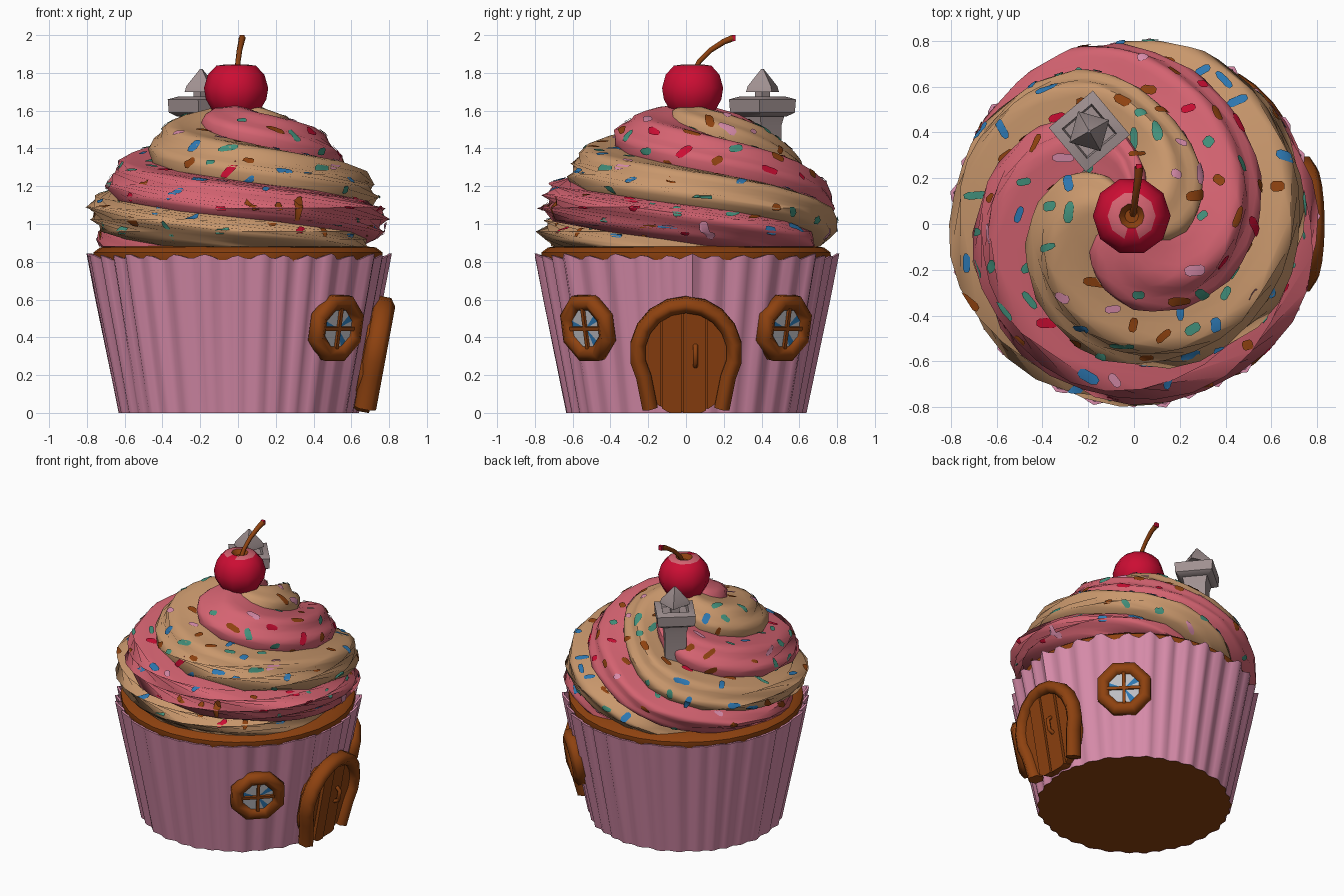
import bpy, bmesh, math, random
from math import sin, cos, pi, radians
from mathutils import Matrix, Vector
from mathutils.bvhtree import BVHTree

random.seed(4)
if "Cube" in bpy.data.objects:
    bpy.data.objects.remove(bpy.data.objects["Cube"])


def material(name, *rgb):
    m = bpy.data.materials.new(name)
    m.use_nodes = True
    m.diffuse_color = (*rgb, 1)
    m.node_tree.nodes["Principled BSDF"].inputs["Base Color"].default_value = (*rgb, 1)
    return m


MAUVE = material("mauve paper", .68, .26, .4)
PINK = material("pink frosting", .66, .125, .165)
TAN = material("tan frosting", .58, .31, .15)
BROWN = material("brown", .27, .054, .005)
RED = material("cherry red", .6, .004, .033)
GREY = material("stone grey", .35, .28, .28)
TEAL = material("teal", .055, .28, .2)
BLUE = material("blue", .027, .19, .45)
GLASS = material("pale glass", .52, .52, .55)


def finish(name, bm, mats, matrix=Matrix(), angle=40):
    """Turn a bmesh into an object with smooth shading and sharp edges."""
    me = bpy.data.meshes.new(name)
    bm.to_mesh(me)
    bm.free()
    ob = bpy.data.objects.new(name, me)
    bpy.context.collection.objects.link(ob)
    ob.matrix_world = matrix
    for m in mats:
        me.materials.append(m)
    me.shade_smooth()
    me.set_sharp_from_angle(angle=radians(angle))
    return ob


def rings(name, rows, mats, rule=lambda i, j: 0, cap=True, angle=40, matrix=Matrix()):
    """Skin a stack of closed rings, bottom to top; rule picks the material."""
    bm = bmesh.new()
    vs = [[bm.verts.new(p) for p in row] for row in rows]
    n = len(rows[0])
    for i in range(len(rows) - 1):
        for j in range(n):
            k = (j + 1) % n
            f = bm.faces.new((vs[i][j], vs[i][k], vs[i + 1][k], vs[i + 1][j]))
            f.material_index = rule(i, j)
    if cap:
        bm.faces.new(vs[0][::-1]).material_index = rule(0, 0)
        bm.faces.new(vs[-1]).material_index = rule(len(rows) - 1, 0)
    return finish(name, bm, mats, matrix, angle)


def circle(r, z, n, turn=0):
    return [(r * cos(turn + 2 * pi * j / n), r * sin(turn + 2 * pi * j / n), z) for j in range(n)]


def box(name, size, centre, mat, matrix=Matrix()):
    bm = bmesh.new()
    bmesh.ops.create_cube(bm, size=1, matrix=Matrix.Translation(centre) @ Matrix.Diagonal((*size, 1)))
    return finish(name, bm, [mat], matrix)


def tube(name, pts, depth, mat, matrix=Matrix(), taper=None, closed=False):
    cu = bpy.data.curves.new(name, 'CURVE')
    cu.dimensions, cu.bevel_depth, cu.bevel_resolution = '3D', depth, 1
    cu.use_fill_caps = True
    sp = cu.splines.new('POLY')
    sp.points.add(len(pts) - 1)
    sp.use_cyclic_u = closed
    for i, p in enumerate(pts):
        sp.points[i].co = (*p, 1)
        sp.points[i].radius = taper[i] if taper else 1
    cu.materials.append(mat)
    ob = bpy.data.objects.new(name, cu)
    bpy.context.collection.objects.link(ob)
    ob.matrix_world = matrix
    for o in bpy.context.selected_objects:
        o.select_set(False)
    ob.select_set(True)
    bpy.context.view_layer.objects.active = ob
    bpy.ops.object.convert(target='MESH')
    return ob


# Pleated paper cup, outer wall folding over into an inner wall
N, PLEATS = 144, 34


def cup_ring(t, thick=0):
    row = []
    for j in range(N):
        a = 2 * pi * j / N
        fold = sin(PLEATS * a + 1.2 * sin(5 * a)) + .45 * sin(13 * a + 1)
        r = .628 + .16 * t + (.009 + .010 * t) * fold - thick
        row.append((r * cos(a), r * sin(a), .825 * t + (.013 * fold if t == 1 else 0)))
    return row


rings("paper_cup", [cup_ring(t) for t in (0, .25, .5, .75, 1)] + [cup_ring(1, .015), cup_ring(.9, .02)],
      [MAUVE], cap=False, angle=60)
rings("cup_base", [[(x, y, .003) for x, y, z in cup_ring(0)], [(x, y, .012) for x, y, z in cup_ring(0, .02)]], [BROWN])
rings("cake", [circle(r, z, 32) for r, z in ((.73, .74), (.765, .81), (.765, .85), (.73, .876), (.6, .89))], [BROWN])

# Frosting: two tan and two pink lobes twisted unevenly round a dome
PROFILE = [(.52, .87), (.70, .88), (.765, .96), (.78, 1.08), (.71, 1.2), (.60, 1.31),
           (.49, 1.40), (.38, 1.49), (.26, 1.56), (.13, 1.61), (.03, 1.63)]
LOBE = 12
COLS = 4 * LOBE


def frost_ring(r, z):
    row = []
    for j in range(COLS):
        a = (j - LOBE / 2) * 360 / COLS + 180 + 420 * (1.5 - z)
        a = radians(a + 35 + 35 * cos(radians(a + 30)))
        bump = .075 * abs(sin(pi * j / LOBE)) ** .7 - .045 + .012 * sin(4 * pi * j / LOBE)
        b = bump * min(1, r / .35)
        lift = b * .7 * min(1, max(0, (z - .95) * 3))
        row.append(((r + b * .9) * cos(a), (r + b * .9) * sin(a), z + lift))
    return row


path = []
for (r0, z0), (r1, z1) in zip(PROFILE, PROFILE[1:]):
    path += [(r0 + (r1 - r0) * s, z0 + (z1 - z0) * s) for s in (0, .5)]
path.append(PROFILE[-1])
frosting = rings("frosting", [frost_ring(r, z) for r, z in path], [TAN, PINK], lambda i, j: j // LOBE % 2)

# Sprinkles: thin curved plates scattered evenly over the frosting
bm = bmesh.new()
bm.from_mesh(frosting.data)
tree = BVHTree.FromBMesh(bm)
bm.free()
bm = bmesh.new()
centre, placed = Vector((0, 0, .9)), []
for attempt in range(900):
    a, rise = random.uniform(0, 2 * pi), random.uniform(.06, .93)
    flat = math.sqrt(1 - rise * rise)
    out = Vector((flat * cos(a), flat * sin(a), rise))
    hit, normal, _, _ = tree.ray_cast(centre + out * 2, -out)
    if hit is None or len(placed) >= 150 or any((hit - p).length < .1 for p in placed):
        continue
    around = Vector((-sin(a), cos(a), 0))
    turn = len(placed) * 1.1
    t = (around * cos(turn) + normal.cross(around) * .6 * sin(turn)).normalized()
    side = normal.cross(t)
    length, width = random.uniform(.022, .055), random.uniform(.015, .023)
    grid = []
    for s, w in ((-1, .5), (-.6, 1), (0, 1), (.6, 1), (1, .5)):
        row = []
        for v in (-1, 0, 1):
            p, n, _, _ = tree.find_nearest(hit + t * s * length + side * v * w * width)
            row.append(bm.verts.new(p + n * .007))
        grid.append(row)
    for i in range(4):
        for j in range(2):
            f = bm.faces.new((grid[i][j], grid[i + 1][j], grid[i + 1][j + 1], grid[i][j + 1]))
            f.material_index = (0, 1, 2, 0, 1, 2, 0, 2, 3, 4)[len(placed) % 10]
    placed.append(hit)
finish("sprinkles", bm, [TEAL, BLUE, BROWN, RED, MAUVE])

# Cherry with a dimpled top, a pale shine ring and a bent stem
cherry = [(.05, 1.555), (.12, 1.59), (.16, 1.66), (.17, 1.72), (.15, 1.79), (.105, 1.838), (.055, 1.845), (.03, 1.815)]
rings("cherry", [circle(r, z, 10) for r, z in cherry], [RED, PINK, BROWN],
      lambda i, j: 2 if i > 5 else 1 if i == 5 and j != 7 else 0, matrix=Matrix.Translation((-.01, .035, 0)))
tube("cherry_stem", [(-.005, .04, 1.80), (0, .07, 1.86), (.008, .13, 1.92), (.018, .2, 1.965), (.022, .25, 1.985)],
     .02, BROWN, taper=[.8, .7, .75, .85, .95])
box("stem_tip", (.026, .02, .03), (.022, .253, 1.985), RED)

# Chimney: square column, wide hollow cap and a small pointed cowl
place = Matrix.Translation((-.195, .405, 0)) @ Matrix.Rotation(radians(-5), 4, 'Z')
rings("chimney_column", [circle(r, z, 4) for r, z in ((.1, 1.3), (.1, 1.52), (.125, 1.6))], [GREY], matrix=place)
rings("chimney_cap", [circle(r, z, 4) for r, z in ((.13, 1.57), (.172, 1.59), (.178, 1.66), (.12, 1.675), (.11, 1.64))],
      [GREY], matrix=place)
rings("chimney_neck", [circle(.04, z, 4) for z in (1.62, 1.73)], [GREY], matrix=place)
rings("chimney_cowl", [circle(r, z, 4, .6) for r, z in ((.03, 1.715), (.1, 1.7), (.09, 1.73), (.008, 1.82))],
      [GREY], matrix=place)


def on_cup(angle, z, out=0):
    """Frame on the sloping cup wall: x outward, y along the wall, z up the slope."""
    return (Matrix.Rotation(radians(angle), 4, 'Z') @ Matrix.Translation((.628 + .19 * z + out, 0, z))
            @ Matrix.Rotation(radians(10.5), 4, 'Y'))


# Round windows either side of the door
for side, angle in (("right", -45), ("left", 45)):
    m = on_cup(angle, .45, .02)
    tube("window_frame_" + side, [(0, .147 * cos(k * pi / 4 + .39), .147 * sin(k * pi / 4 + .39)) for k in range(8)],
         .047, BROWN, m, closed=True)
    bm = bmesh.new()
    hub = bm.verts.new((.016, 0, 0))
    rim = [bm.verts.new((.014, .14 * cos(k * pi / 8), .14 * sin(k * pi / 8))) for k in range(16)]
    for k in range(16):
        bm.faces.new((hub, rim[k], rim[(k + 1) % 16])).material_index = int(k % 6 == 1)
    finish("window_glass_" + side, bm, [GLASS, BLUE], m)
    box("window_bar_upright_" + side, (.03, .02, .27), (.015, 0, 0), BROWN, m)
    box("window_bar_across_" + side, (.03, .27, .02), (.015, 0, 0), BROWN, m)

# Arched plank door: rounded frame, backing panel and uneven planks
m = on_cup(0, 0, .015)
deep = m @ Matrix.Diagonal((1.25, 1, 1, 1))
arch = [(.02, .258 * cos(radians(a)), .33 + .258 * sin(radians(a))) for a in range(-30, 211, 20)]
tube("door_frame", [(.02, .19, .03)] + arch + [(.02, -.19, .03)], .047, BROWN, deep)


def door_panel(name, y0, y1, front):
    ys = [y0 + (y1 - y0) * s / 8 for s in range(9)]
    half = [.26 * math.sqrt(1 - (y / .265) ** 2) for y in ys]
    outline = [(y, max(.008, .33 - h * 1.3)) for y, h in zip(ys, half)]
    outline += [(y, .33 + h) for y, h in reversed(list(zip(ys, half)))]
    rings(name, [[(x, y, z) for y, z in outline] for x in (-.04, front)], [BROWN], matrix=m)


door_panel("door_back", -.25, .25, .018)
edges = [-.25, -.13, -.02, .11, .25]
for i, front in enumerate((.034, .05, .042, .03)):
    door_panel("door_plank_%d" % (i + 1), edges[i] + .004, edges[i + 1] - .004, front)
tube("door_handle", [(.04, .05, .26), (.07, .05, .28), (.07, .05, .35), (.04, .05, .37)], .014, BROWN, m)
